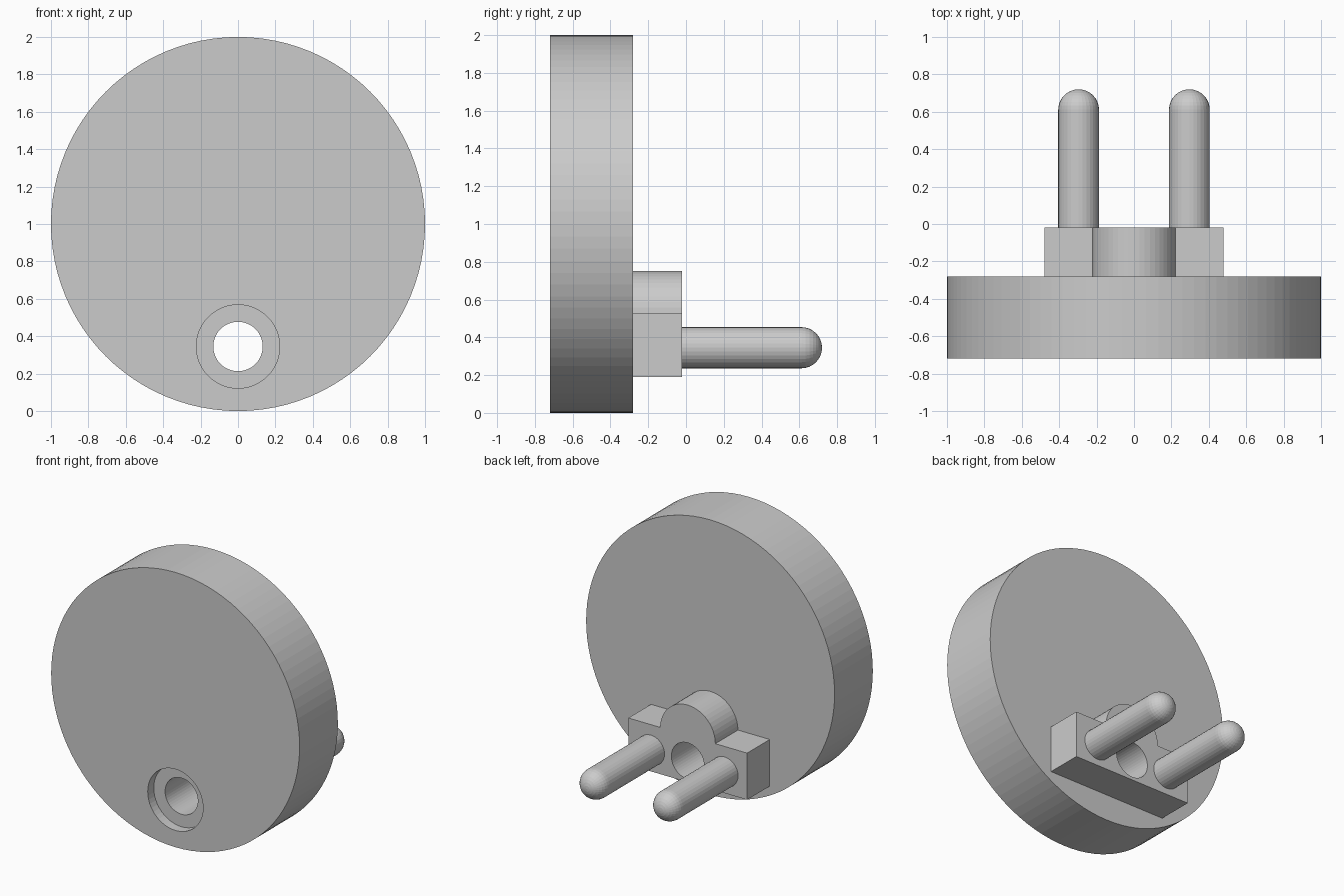
import bpy, bmesh, math

if "Cube" in bpy.data.objects:
    bpy.data.objects.remove(bpy.data.objects["Cube"])

HOLE_Z = 0.345


def finish(name, bm):
    bmesh.ops.remove_doubles(bm, verts=bm.verts, dist=1e-5)
    bmesh.ops.recalc_face_normals(bm, faces=bm.faces)
    mesh = bpy.data.meshes.new(name)
    bm.to_mesh(mesh)
    bm.free()
    obj = bpy.data.objects.new(name, mesh)
    bpy.context.collection.objects.link(obj)
    return obj


def extrude_y(name, outline, y0, y1):
    """Solid from an (x, z) outline, running from y0 to y1."""
    bm = bmesh.new()
    face = bm.faces.new([bm.verts.new((x, y0, z)) for x, z in outline])
    ext = bmesh.ops.extrude_face_region(bm, geom=[face], use_keep_orig=True)
    verts = [g for g in ext["geom"] if isinstance(g, bmesh.types.BMVert)]
    bmesh.ops.translate(bm, verts=verts, vec=(0, y1 - y0, 0))
    return finish(name, bm)


def lathe_y(name, profile, x, z, sides):
    """Solid of revolution about a y axis, from (radius, y) points."""
    bm = bmesh.new()
    verts = [bm.verts.new((x + r, y, z)) for r, y in profile]
    edges = [bm.edges.new(pair) for pair in zip(verts, verts[1:])]
    bmesh.ops.spin(bm, geom=verts + edges, cent=(x, 0, z), axis=(0, 1, 0),
                   angle=math.tau, steps=sides, use_duplicate=False)
    return finish(name, bm)


def arc(cx, cz, r, a0, a1, n):
    return [(cx + r * math.cos(a0 + (a1 - a0) * i / n),
             cz + r * math.sin(a0 + (a1 - a0) * i / n)) for i in range(n + 1)]


def cut(obj, cutter):
    mod = obj.modifiers.new("screw_hole", 'BOOLEAN')
    mod.operation = 'DIFFERENCE'
    mod.solver = 'EXACT'
    mod.object = cutter


# Round front disc
disc = extrude_y("disc", arc(0, 1, 1.0, 0, math.tau, 96)[:-1], -0.72, -0.28)

# Mounting block with an arched top
block_outline = ([(-0.478, 0.19), (0.478, 0.19), (0.478, 0.53)]
                 + arc(0, 0.53, 0.222, 0, math.pi, 24) + [(-0.478, 0.53)])
block = extrude_y("mounting_block", block_outline, -0.28, -0.02)

# Stepped screw hole through disc and block
cutter = lathe_y("screw_hole_cutter",
                 [(0, -0.9), (0.223, -0.9), (0.223, -0.65),
                  (0.132, -0.65), (0.132, 0.2), (0, 0.2)], 0, HOLE_Z, 48)
cutter.hide_render = True
cutter.hide_set(True)
cut(disc, cutter)
cut(block, cutter)

# Two round-ended pins
R = 0.109
tip = [(R * math.cos(i * math.pi / 16), 0.72 - R + R * math.sin(i * math.pi / 16))
       for i in range(8)]
for side, label in ((-1, "left_pin"), (1, "right_pin")):
    lathe_y(label, [(0, -0.02), (R, -0.02)] + tip + [(0, 0.72)],
            side * 0.296, HOLE_Z, 32)
